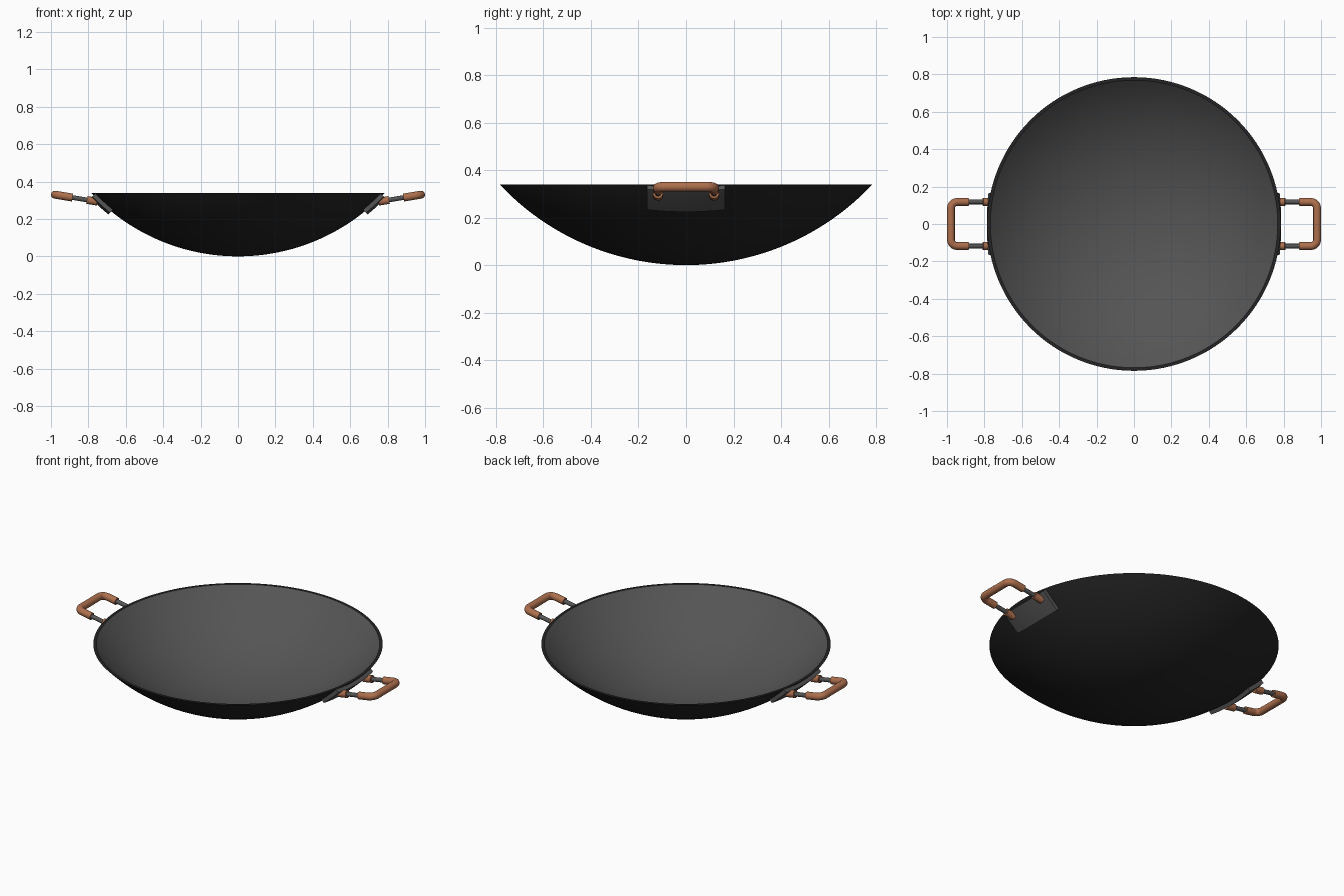
import bpy, bmesh
from math import sin, cos, pi, radians, asin, sqrt
from mathutils import Vector, Matrix

cube = bpy.data.objects.get("Cube")
if cube:
    bpy.data.objects.remove(cube, do_unlink=True)

RIM, DEPTH, WALL = 0.785, 0.34, 0.012
R = (RIM ** 2 + DEPTH ** 2) / (2 * DEPTH)   # radius of the spherical bowl
CENTER = Vector((0, 0, R))


def material(name, color, roughness=0.5):
    m = bpy.data.materials.new(name)
    m.use_nodes = True
    m.diffuse_color = (*color, 1)
    bsdf = m.node_tree.nodes["Principled BSDF"]
    bsdf.inputs["Base Color"].default_value = (*color, 1)
    bsdf.inputs["Roughness"].default_value = roughness
    return m


black = material("black_iron", (0.018, 0.018, 0.018))
steel = material("grey_steel", (0.09, 0.09, 0.09))
copper = material("copper", (0.42, 0.16, 0.075))


def add_object(name, mesh, mats):
    for m in mats:
        mesh.materials.append(m)
    obj = bpy.data.objects.new(name, mesh)
    bpy.context.collection.objects.link(obj)
    return obj


def smooth(mesh, angle=35):
    mesh.shade_smooth()
    mesh.set_sharp_from_angle(angle=radians(angle))


def mesh_from(bm, name):
    mesh = bpy.data.meshes.new(name)
    bm.to_mesh(mesh)
    bm.free()
    return mesh


def arc(radius, steps=32):
    """Profile from the bottom pole up to the rim height."""
    end = asin(sqrt(radius ** 2 - (R - DEPTH) ** 2) / radius)
    return [CENTER + radius * Vector((sin(end * i / steps), 0, -cos(end * i / steps)))
            for i in range(steps + 1)]


# Bowl: outer and inner arcs joined by a flat rim, spun round the axis
bm = bmesh.new()
verts = [bm.verts.new(p) for p in arc(R) + arc(R - WALL)[::-1]]
edges = [bm.edges.new(pair) for pair in zip(verts, verts[1:])]
bmesh.ops.spin(bm, geom=verts + edges, axis=(0, 0, 1), cent=(0, 0, 0),
               angle=2 * pi, steps=128, use_merge=True)
bmesh.ops.remove_doubles(bm, verts=bm.verts, dist=1e-5)
bmesh.ops.recalc_face_normals(bm, faces=bm.faces)
for f in bm.faces:
    # The cooking surface is bare steel; rim and outside are black
    mid = f.calc_center_median()
    f.material_index = int(f.normal.z > 0 and mid.z < DEPTH - 0.001)
bowl = mesh_from(bm, "bowl")
smooth(bowl)
add_object("bowl", bowl, [black, steel])


# Mounting plate: a rectangle wrapped over the bowl's outside
def plate_mesh():
    tilt, half_len, half_wid, offset = radians(42.45), 0.064, 0.165, 0.022
    out = Vector((sin(tilt), 0, -cos(tilt)))
    up = Vector((cos(tilt), 0, sin(tilt)))
    side = Vector((0, 1, 0))
    bm = bmesh.new()
    bmesh.ops.create_grid(bm, x_segments=6, y_segments=16, size=1)
    base = list(bm.faces)
    top = bmesh.ops.extrude_face_region(bm, geom=base, use_keep_orig=True)
    outer = {v for v in top["geom"] if isinstance(v, bmesh.types.BMVert)}
    for v in bm.verts:
        u, w = v.co.x * half_len, v.co.y * half_wid
        r = R + offset if v in outer else R - 0.003
        v.co = CENTER + up * u + side * w + out * sqrt(r * r - u * u - w * w)
    bmesh.ops.recalc_face_normals(bm, faces=bm.faces)
    mesh = mesh_from(bm, "plate")
    smooth(mesh)
    return mesh


def tube_mesh(name, points, radius):
    curve = bpy.data.curves.new(name, "CURVE")
    curve.dimensions = "3D"
    curve.bevel_depth = radius
    curve.bevel_resolution = 6
    curve.use_fill_caps = True
    spline = curve.splines.new("POLY")
    spline.points.add(len(points) - 1)
    for p, co in zip(spline.points, points):
        p.co = (*co, 1)
    temp = bpy.data.objects.new(name, curve)
    mesh = bpy.data.meshes.new_from_object(temp)
    bpy.data.objects.remove(temp)
    bpy.data.curves.remove(curve)
    smooth(mesh, 50)
    return mesh


def on_handle(x, y):
    """Point in the gently rising plane of the handle."""
    return Vector((x, y, 0.297 + 0.165 * (x - 0.78)))


# Handle grip: a U with rounded corners
HALF, END, BEND = 0.118, 0.979, 0.035
path = [on_handle(0.885, HALF)]
for i in range(9):
    a = pi / 2 * (1 - i / 8)
    path.append(on_handle(END - BEND + BEND * cos(a), HALF - BEND + BEND * sin(a)))
path += [Vector((p.x, -p.y, p.z)) for p in reversed(path)]

parts = [("plate", plate_mesh(), steel),
         ("grip", tube_mesh("grip", path, 0.021), copper)]
for tag, y in (("front", -HALF), ("back", HALF)):
    rod = [on_handle(0.77, y), on_handle(0.90, y)]
    collar = [on_handle(0.752, y), on_handle(0.808, y)]
    parts.append((tag + "_rod", tube_mesh("rod", rod, 0.0125), steel))
    parts.append((tag + "_collar", tube_mesh("collar", collar, 0.021), copper))

# Same handle on both sides, turned half way round for the right
for name, mesh, mat in parts:
    add_object("left_" + name, mesh, [mat])
    twin = mesh.copy()
    twin.materials.clear()
    twin.transform(Matrix.Rotation(pi, 4, "Z"))
    add_object("right_" + name, twin, [mat])
